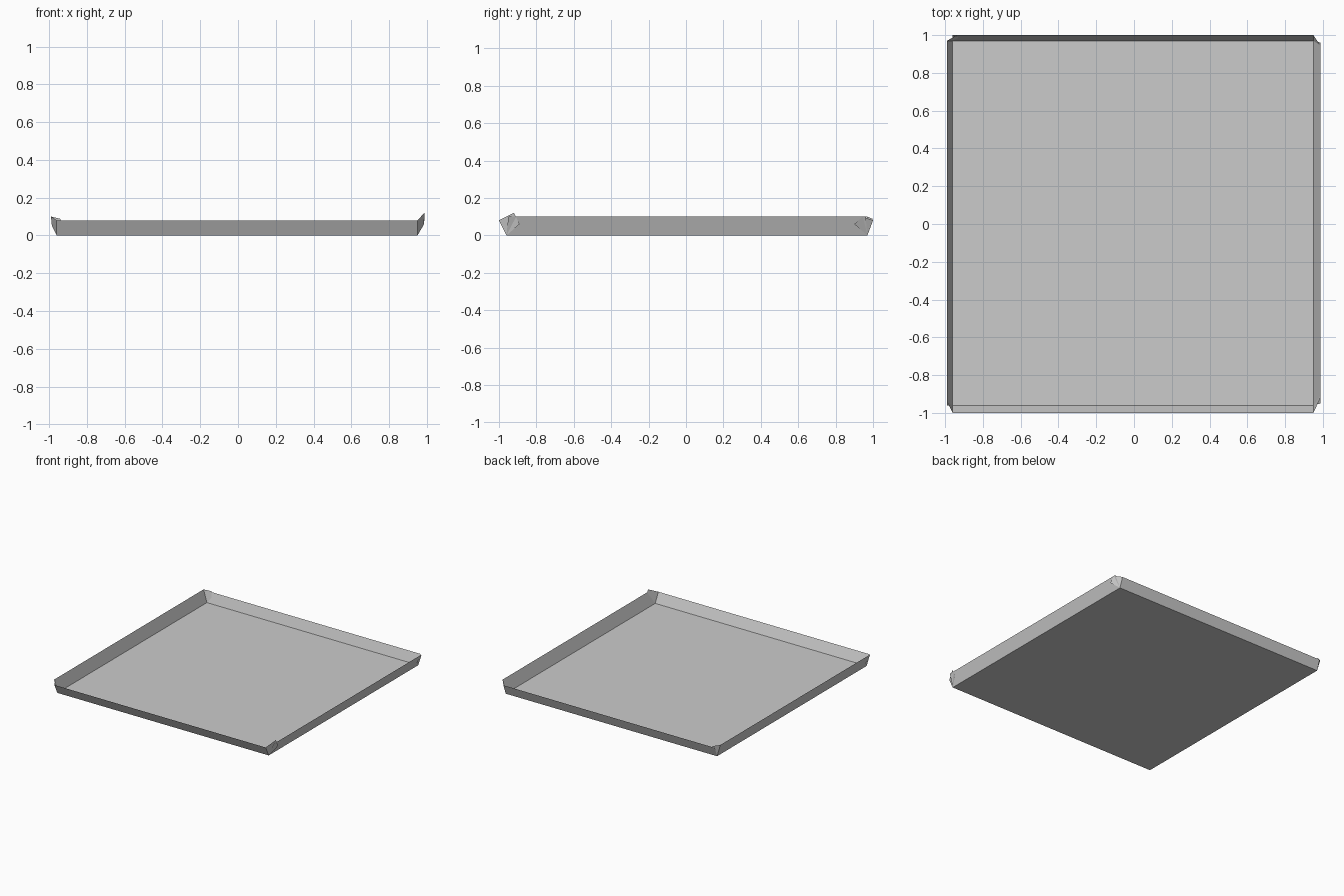
import bpy

if "Cube" in bpy.data.objects:
    bpy.data.objects.remove(bpy.data.objects["Cube"])


def sheet(name, corners):
    """One flat folded panel."""
    mesh = bpy.data.meshes.new(name)
    mesh.from_pydata(corners, [], [tuple(range(len(corners)))])
    mesh.update()
    obj = bpy.data.objects.new(name, mesh)
    bpy.context.collection.objects.link(obj)
    return obj


# Fold lines of the base
L, R, F, B = -0.96, 0.95, -0.96, 0.97

# Flat base
sheet("tray_base", [(L, F, 0), (R, F, 0), (R, B, 0), (L, B, 0)])

# Outward-leaning rims
sheet("front_rim", [(L, F, 0), (L, -1, 0.08), (R, -1, 0.08), (R, F, 0)])
sheet("back_rim", [(R, B, 0), (R, 1, 0.08), (L, 1, 0.08), (L, B, 0)])
sheet("left_rim", [(L, B, 0), (-0.99, B, 0.10), (-0.99, F, 0.10), (L, F, 0)])
sheet("right_rim", [(R, F, 0), (0.987, F + 0.01, 0.10), (0.987, B - 0.01, 0.10), (R, B, 0)])

# Small folded corner tabs
sheet("front_right_tab", [(R, F, 0), (R, -1, 0.08), (0.987, -0.92, 0.12), (0.985, -0.89, 0.06)])
sheet("front_left_tab", [(L, F, 0), (L, -1, 0.08), (-0.99, -0.94, 0.10), (-0.985, -0.91, 0.05)])
sheet("back_right_tab", [(R, B, 0), (R, 1, 0.08), (0.987, 0.945, 0.10), (0.985, 0.90, 0.06)])
sheet("back_left_tab", [(L, B, 0), (-0.99, B, 0.10), (-0.94, 0.998, 0.088), (-0.93, 0.985, 0.04)])
